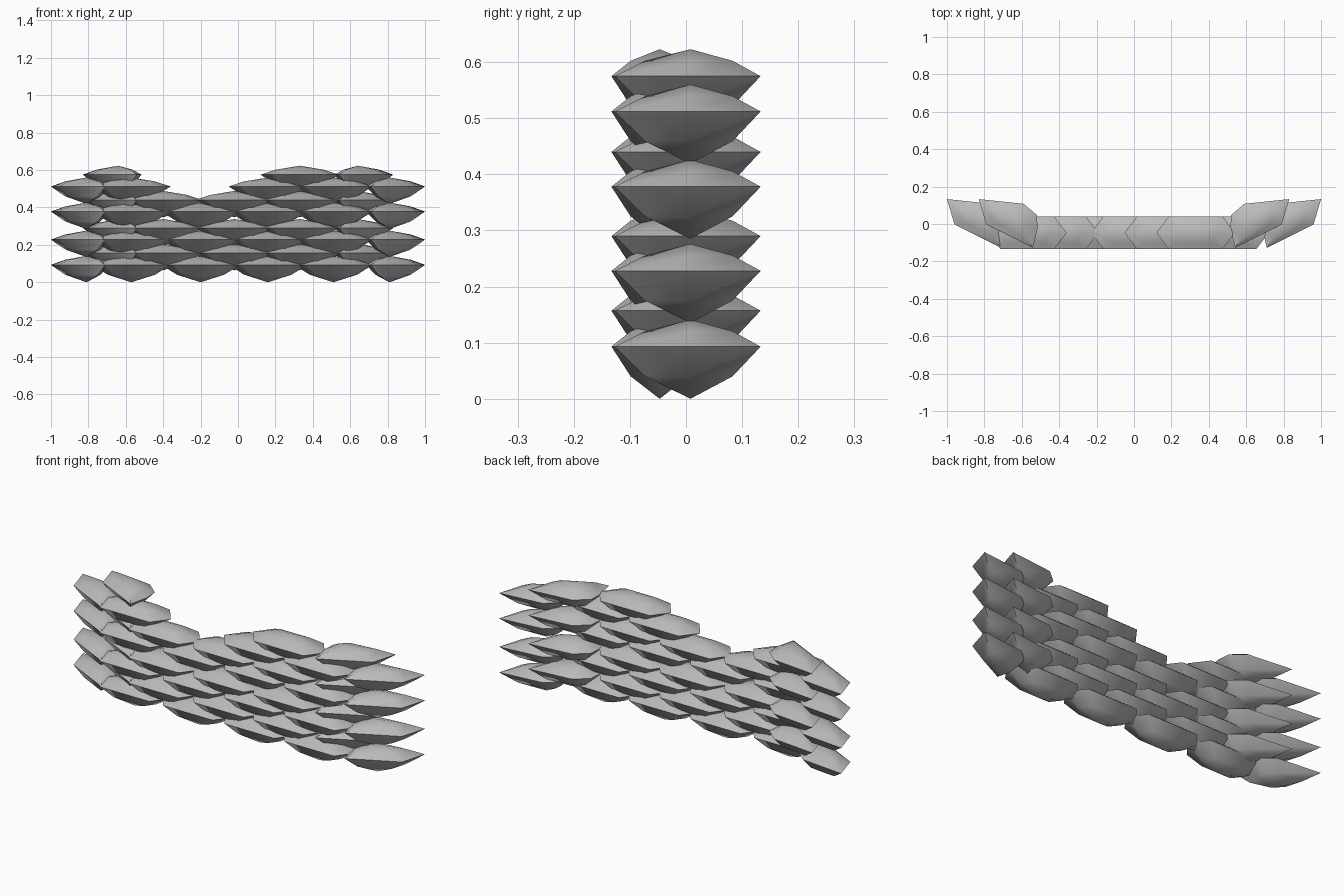
import bpy
import math

cube = bpy.data.objects.get("Cube")
if cube:
    bpy.data.objects.remove(cube, do_unlink=True)

# Single canvas colour
canvas = bpy.data.materials.new("grey_canvas")
canvas.use_nodes = True
colour = (0.5, 0.5, 0.5, 1)
canvas.diffuse_color = colour
canvas.node_tree.nodes["Principled BSDF"].inputs["Base Color"].default_value = colour

# Seam outlines: straight filled bag, and skewed bag turning the wall's corner
STRAIGHT = [(-.21, 0), (-.145, -.086), (.145, -.086), (.21, 0), (.145, .086), (-.145, .086)]
CORNER = [(-.19, .125), (-.15, -.01), (.10, -.135), (.125, -.03), (.12, .04), (.05, .10)]
RISE, DROP = .048, .093


def bag_mesh(name, outline):
    """Pillow with a sharp seam, a bulging ring and a peak above and below."""
    n = len(outline)
    verts = [(x, y, 0) for x, y in outline]
    faces = []
    for height, flip in ((RISE, False), (-DROP, True)):
        ring = len(verts)
        verts += [(x * .6, y * .6, height * .57) for x, y in outline]
        verts.append((0, 0, height))
        for i in range(n):
            j = (i + 1) % n
            for face in ((i, j, ring + j, ring + i), (ring + i, ring + j, ring + n)):
                faces.append(face[::-1] if flip else face)
    mesh = bpy.data.meshes.new(name)
    mesh.from_pydata(verts, [], faces)
    mesh.materials.append(canvas)
    return mesh


straight = bag_mesh("straight_bag", STRAIGHT)
right_corner = bag_mesh("right_corner_bag", CORNER)
left_corner = bag_mesh("left_corner_bag", [(-x, y) for x, y in reversed(CORNER)])


def place(name, mesh, x, y, z):
    obj = bpy.data.objects.new(name, mesh)
    obj.location = (x, y, z)
    bpy.context.collection.objects.link(obj)
    return obj


# Courses alternate like brickwork; the two top ones have a gap in the middle
ODD, EVEN = [-.57, -.20, .16, .51], [-.40, -.02, .33]
SEAMS = [.093, .157, .228, .29, .378, .44, .512, .575]
bags = []
for row, z in enumerate(SEAMS, 1):
    xs, end = (ODD, .81) if row % 2 else (EVEN, .64)
    if row == 7:
        xs = [x for x in xs if x != -.20]
    if row == 8:
        xs = [x for x in xs if x > .1]
    bags.append(place(f"right_corner_bag_{row}", right_corner, -end, .008, z))
    bags.append(place(f"left_corner_bag_{row}", left_corner, end, .008, z))
    for i, x in enumerate(xs, 1):
        bags.append(place(f"bag_{row}_{i}", straight, x, -.047, z))

# Soft cloth shading with crisp seams
bpy.ops.object.select_all(action="DESELECT")
for bag in bags:
    bag.select_set(True)
bpy.context.view_layer.objects.active = bags[0]
bpy.ops.object.shade_smooth_by_angle(angle=math.radians(50))
